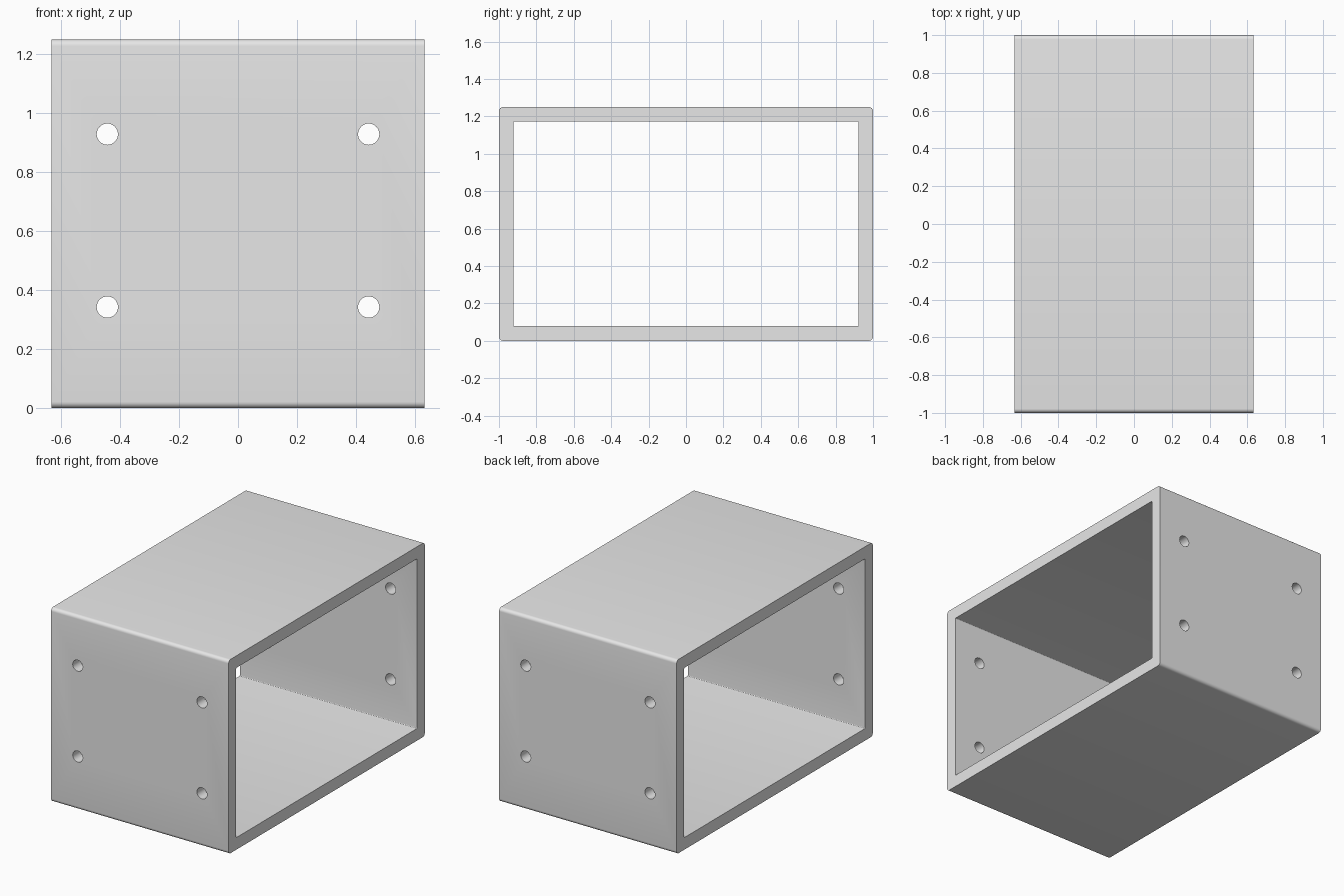
import bpy
import bmesh
import math
from mathutils import Matrix

WIDTH, DEPTH, HEIGHT = 1.266, 2.0, 1.25
WALL = 0.078
HOLE_X, HOLE_DZ, HOLE_R = 0.443, 0.293, 0.036

cube = bpy.data.objects.get("Cube")
if cube:
    bpy.data.objects.remove(cube, do_unlink=True)

grey = bpy.data.materials.new("light grey")
grey.use_nodes = True
grey.diffuse_color = (0.8, 0.8, 0.8, 1)
grey.node_tree.nodes["Principled BSDF"].inputs["Base Color"].default_value = (0.8, 0.8, 0.8, 1)


def make_object(name, bm):
    bmesh.ops.recalc_face_normals(bm, faces=bm.faces)
    mesh = bpy.data.meshes.new(name)
    bm.to_mesh(mesh)
    bm.free()
    mesh.materials.append(grey)
    obj = bpy.data.objects.new(name, mesh)
    bpy.context.collection.objects.link(obj)
    return obj


def rounded_block(name, size, radius):
    """Block whose edges running along x are rounded."""
    bm = bmesh.new()
    bmesh.ops.create_cube(bm, size=1, matrix=Matrix.Translation((0, 0, HEIGHT / 2)) @ Matrix.Diagonal((*size, 1)))
    long_edges = [e for e in bm.edges if abs(e.verts[0].co.x - e.verts[1].co.x) > size[0] / 2]
    bmesh.ops.bevel(bm, geom=long_edges, offset=radius, segments=6, profile=0.5, affect='EDGES')
    return make_object(name, bm)


def cut(target, cutter):
    mod = target.modifiers.new("cut", 'BOOLEAN')
    mod.operation = 'DIFFERENCE'
    mod.solver = 'EXACT'
    mod.object = cutter
    cutter.hide_render = True
    bpy.context.view_layer.objects.active = target
    bpy.ops.object.modifier_apply(modifier=mod.name)
    bpy.data.objects.remove(cutter, do_unlink=True)


# Open-sided rectangular tube
tube = rounded_block("rectangular_tube", (WIDTH, DEPTH, HEIGHT), 0.022)
cut(tube, rounded_block("opening_cutter", (WIDTH * 2, DEPTH - 2 * WALL, HEIGHT - 2 * WALL), 0.005))

# Four bolt holes running through the front and back walls
bm = bmesh.new()
for sx in (-1, 1):
    for sz in (-1, 1):
        place = Matrix.Translation((sx * HOLE_X, 0, HEIGHT / 2 + 0.011 + sz * HOLE_DZ))
        bmesh.ops.create_cone(bm, cap_ends=True, segments=32, radius1=HOLE_R, radius2=HOLE_R,
                              depth=DEPTH * 1.2, matrix=place @ Matrix.Rotation(math.pi / 2, 4, 'X'))
cut(tube, make_object("hole_cutter", bm))

# Smooth rounded edges and hole walls, keep the rims sharp
bpy.ops.object.select_all(action='DESELECT')
tube.select_set(True)
bpy.context.view_layer.objects.active = tube
bpy.ops.object.shade_smooth_by_angle(angle=math.radians(30))
